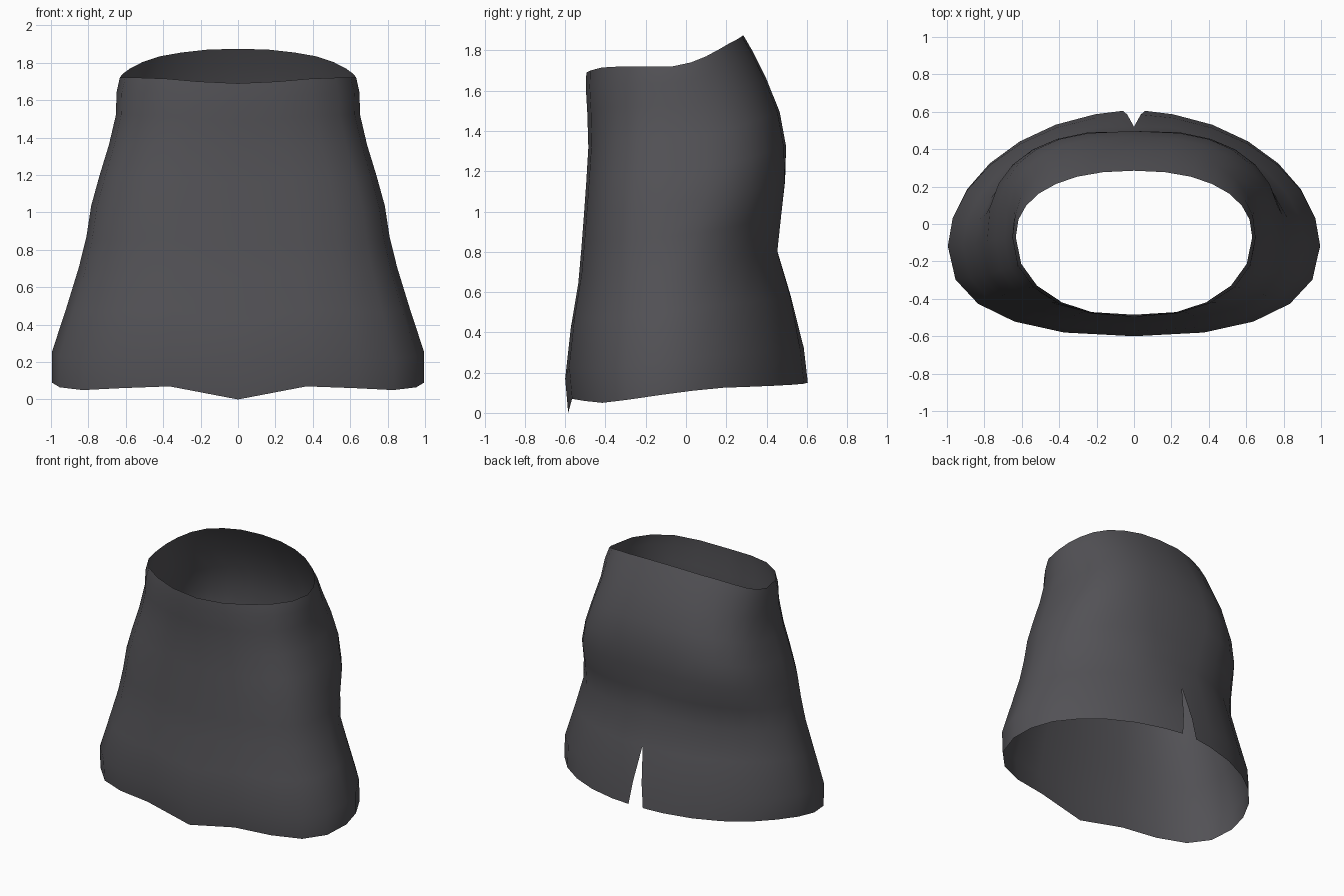
import bpy, bmesh
from math import sin, cos, radians

cube = bpy.data.objects.get("Cube")
if cube:
    bpy.data.objects.remove(cube)

fabric = bpy.data.materials.new("charcoal fabric")
fabric.use_nodes = True
color = (0.085, 0.083, 0.092, 1)
fabric.diffuse_color = color
fabric.node_tree.nodes["Principled BSDF"].inputs["Base Color"].default_value = color

# Half outline angles, from front centre (0) round the side (90) to back centre (180)
angles = [18 * i for i in range(5)] + [90 + 90 * i / 7 for i in range(8)]
hem_z = [0, .07, .06, .05, .065, .09, .11, .125, .13, .135, .14, .145, .15]
waist_z = [1.69, 1.70, 1.715, 1.72, 1.72, 1.72, 1.74, 1.77, 1.805, 1.835, 1.855, 1.87, 1.875]

# Rings from hem to waist: height fraction, half width, front y, back y,
# front fullness, back fullness, depth of the cleft at back centre
rings = [
    (0, .995, -.585, .605, 2.35, 1.93, 0), (.1, .995, -.60, .585, 2.4, 1.93, 0),
    (.25, .915, -.572, .535, 2.45, 1.9, .015), (.38, .85, -.535, .468, 2.5, 1.95, .015),
    (.48, .81, -.52, .485, 2.6, 2.2, .015), (.58, .785, -.507, .502, 2.6, 2.55, .01),
    (.68, .74, -.495, .497, 2.55, 2.7, 0), (.78, .69, -.485, .465, 2.45, 2.65, 0),
    (.88, .652, -.49, .395, 2.35, 2.5, 0), (.95, .65, -.497, .335, 2.25, 2.35, 0),
    (1, .632, -.495, .285, 2.15, 2.25, 0),
]
SLIT_TOP, SLIT_HALF = .25, .06


def mix(a, b, t):
    return a + (b - a) * t


def ring_point(ring, i):
    """Point on a rounded section with separate front and back fullness."""
    t, width, front, back, front_full, back_full, cleft = ring
    a = radians(angles[i])
    mid = mix(-.12, -.07, t)
    is_front = angles[i] < 90
    n = 2 / (front_full if is_front else back_full)
    x = width * max(sin(a), 0) ** n
    y = mid + ((front if is_front else back) - mid) * abs(cos(a)) ** n
    if i == len(angles) - 1:
        x = SLIT_HALF * max(0, 1 - t / SLIT_TOP)
        y -= cleft
    return x, y, mix(hem_z[i], waist_z[i], t)


# Skirt shell: loft both halves, welded at the centre lines except at the back slit
bm = bmesh.new()
for side in (1, -1):
    grid = []
    for ring in rings:
        row = []
        for i in range(len(angles)):
            x, y, z = ring_point(ring, i)
            row.append(bm.verts.new((side * x, y, z)))
        grid.append(row)
    for low, high in zip(grid, grid[1:]):
        for i in range(len(angles) - 1):
            face = [low[i], low[i + 1], high[i + 1], high[i]]
            bm.faces.new(face if side > 0 else face[::-1])
bmesh.ops.remove_doubles(bm, verts=bm.verts, dist=0.001)
for f in bm.faces:
    f.smooth = True

mesh = bpy.data.meshes.new("skirt")
bm.to_mesh(mesh)
bm.free()
mesh.materials.append(fabric)
skirt = bpy.data.objects.new("skirt", mesh)
bpy.context.collection.objects.link(skirt)
